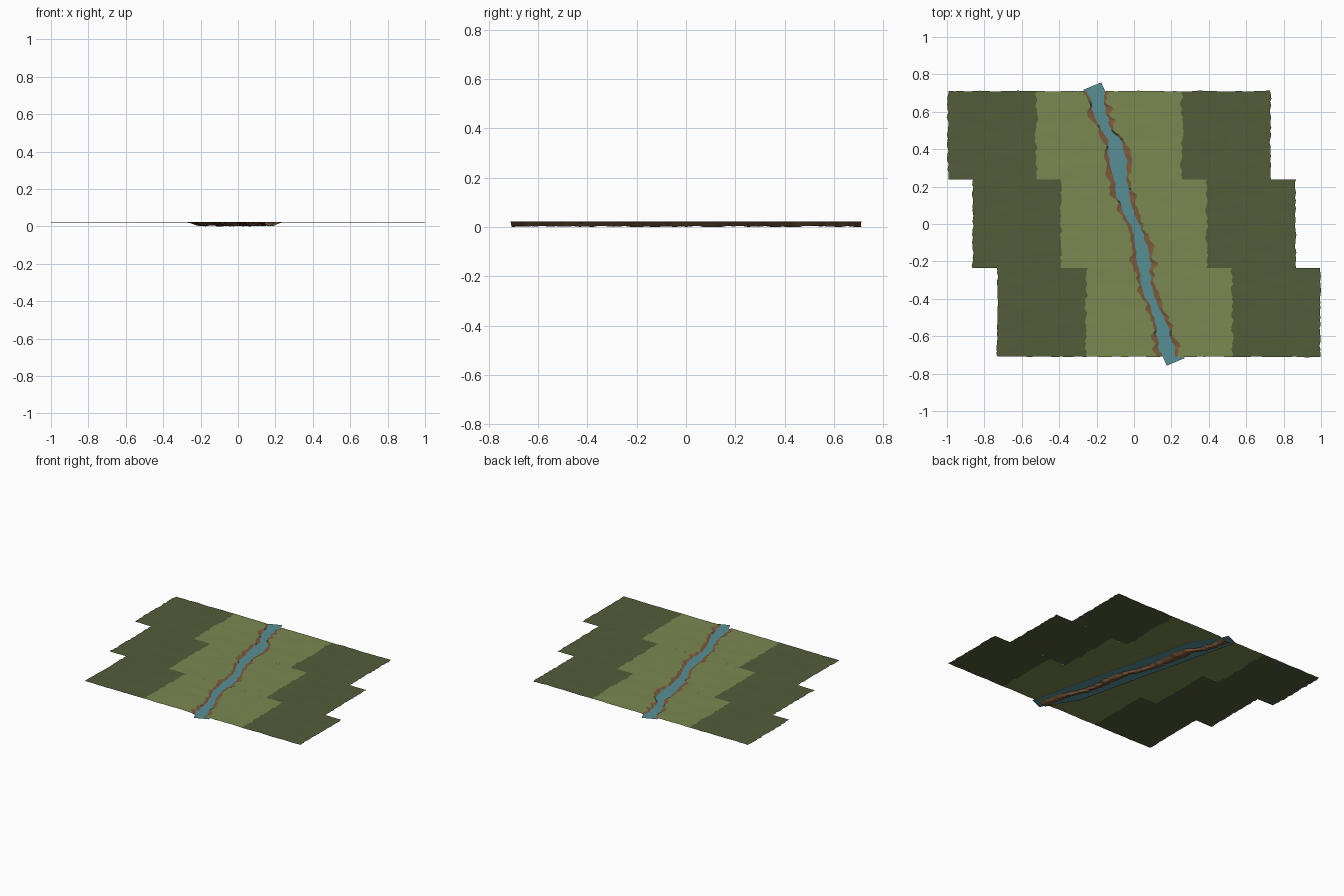
import bpy, bmesh, math, random
from mathutils import Vector, noise

if "Cube" in bpy.data.objects:
    bpy.data.objects.remove(bpy.data.objects["Cube"])

random.seed(4)
TOP, WATER = 0.0222, 0.0162


def material(name, rgb):
    m = bpy.data.materials.new(name)
    m.diffuse_color = (*rgb, 1)
    m.use_nodes = True
    m.node_tree.nodes["Principled BSDF"].inputs["Base Color"].default_value = m.diffuse_color
    return m


DARK = material("dark grass", (0.086, 0.107, 0.042))
LIGHT = material("light grass", (0.195, 0.245, 0.082))
EARTH = material("brown earth", (0.205, 0.105, 0.045))
BLUE = material("river water", (0.095, 0.275, 0.300))

# Waterline: y, left x, right x
SHORE = [(0.72, -.255, -.165), (0.6, -.22, -.15), (0.5, -.175, -.125), (0.45, -.145, -.07),
         (0.35, -.13, -.04), (0.24, -.11, -.04), (0.15, -.09, -.02), (0.05, -.05, 0.0),
         (-.05, 0.0, .05), (-.15, .01, .085), (-.25, .03, .085), (-.35, .04, .095),
         (-.45, .09, .14), (-.55, .12, .18), (-.65, .13, .215), (-.72, .145, .215)]


def wobble(a, b, c=0.0):
    return noise.noise(Vector((a + 0.37, b + 0.61, c + 0.23)))


def shore(y):
    for (y0, l0, r0), (y1, l1, r1) in zip(SHORE, SHORE[1:]):
        if y >= y1 - 1e-6:
            t = (y0 - y) / (y0 - y1)
            return l0 + (l1 - l0) * t, r0 + (r1 - r0) * t


def spread(a, b, n):
    return [a + (b - a) * i / n for i in range(n)]


def ground_z(x, y):
    return TOP + 0.0016 * wobble(x * 13, y * 13) + 0.0005 * wobble(x * 40, y * 40)


def cross_section(y, x0, m0, m1, x1, row):
    """Points across the land at one y, from the left edge to the right."""
    l, r = shore(y)
    l += 0.012 * wobble(y * 35, 1)
    r += 0.012 * wobble(y * 35, 5)
    lo = l - max(0.006, 0.021 + 0.03 * wobble(y * 30, 9))
    ro = r + max(0.006, 0.021 + 0.03 * wobble(y * 30, 14))
    edge = lambda k, amp: amp * wobble(y * 45, k, row * 3)
    a, b, c, d = x0 + edge(20, .008), m0 + edge(24, .016), m1 + edge(28, .016), x1 + edge(32, .008)
    left = spread(a, b, 14) + spread(b, lo, 10) + [lo]
    right = spread(ro, c, 10) + spread(c, d, 14) + [d]
    bed = [(l, WATER), (l + (r - l) * .3, max(0, .003 + .006 * wobble(y * 30, 40))),
           (l + (r - l) * .7, max(0, .003 + .006 * wobble(y * 30, 44))), (r, WATER)]
    return ([Vector((x, y, ground_z(x, y))) for x in left] +
            [Vector((x, y, z)) for x, z in bed] +
            [Vector((x, y, ground_z(x, y))) for x in right])


def land_row(name, row, y0, y1, x0, m0, m1, x1):
    bm = bmesh.new()
    n = 34
    grid = [[bm.verts.new(p) for p in cross_section(y0 + (y1 - y0) * j / n, x0, m0, m1, x1, row)]
            for j in range(n + 1)]
    # ragged front and back borders on the outside of the whole tile
    for line, outer in ((grid[0], abs(y0) > .5), (grid[-1], abs(y1) > .5)):
        if outer:
            for v in line:
                v.co.y += 0.005 * wobble(v.co.x * 30, row)
    cols = len(grid[0])
    for a, b in zip(grid, grid[1:]):
        for i in range(cols - 1):
            f = bm.faces.new((a[i], a[i + 1], b[i + 1], b[i]))
            side = min(i, cols - 2 - i)          # columns counted from either edge
            f.material_index = 0 if side < 14 else 1 if side < 24 else 2
            f.smooth = side < 24
    me = bpy.data.meshes.new(name)
    bm.to_mesh(me)
    bm.free()
    for m in (DARK, LIGHT, EARTH):
        me.materials.append(m)
    bpy.context.collection.objects.link(bpy.data.objects.new(name, me))


# Three staggered rows of land, front to back
for i, name in enumerate(("land_front", "land_middle", "land_back")):
    s = 0.133 * (1 - i)
    y = -0.71 + 0.4735 * i
    land_row(name, i, y, y + 0.4735, -0.863 + s, -0.39 + s, 0.39 + s, 0.863 + s)

# Water sheet lying in the channel, wider under the middle of the land
me = bpy.data.meshes.new("river_water")
bm = bmesh.new()
half = [(-.27, .718), (-.175, .757), (-.15, .70), (-.03, .52), (.07, .10)]
outline = half + [(-x, -y) for x, y in half]
bm.faces.new([bm.verts.new((x, y, WATER)) for x, y in reversed(outline)])
bm.normal_update()
bmesh.ops.triangulate(bm, faces=bm.faces[:])
bm.to_mesh(me)
bm.free()
me.materials.append(BLUE)
bpy.context.collection.objects.link(bpy.data.objects.new("river_water", me))
